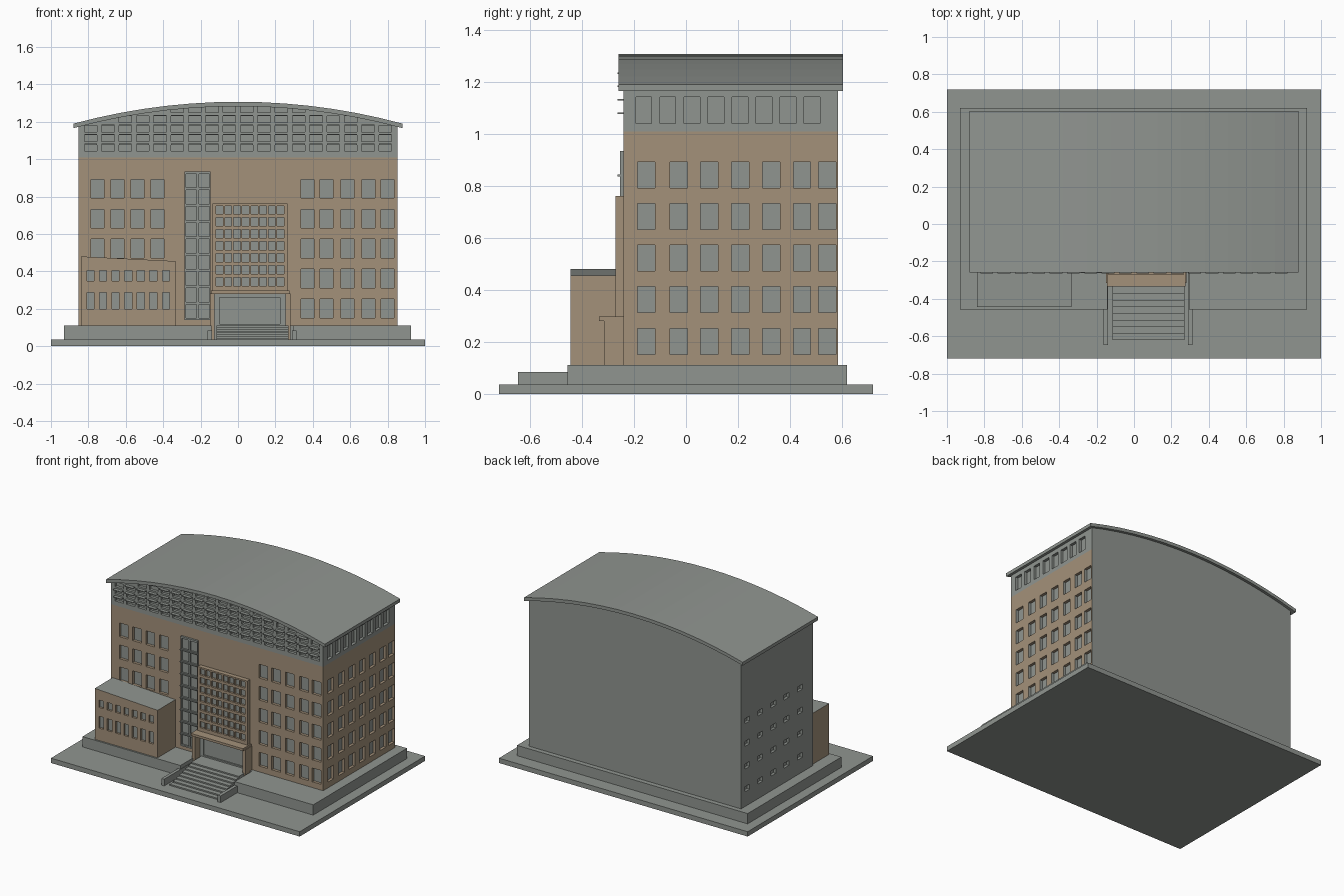
import bpy, bmesh, math
from mathutils import Vector

if "Cube" in bpy.data.objects:
    bpy.data.objects.remove(bpy.data.objects["Cube"])


def material(name, rgb):
    m = bpy.data.materials.new(name)
    m.diffuse_color = (*rgb, 1)
    m.use_nodes = True
    m.node_tree.nodes["Principled BSDF"].inputs["Base Color"].default_value = m.diffuse_color
    return m


GRAY = material("concrete_gray", (0.28, 0.30, 0.28))
TAN = material("tan_stone", (0.37, 0.285, 0.195))


def finish(name, bm, mat):
    bmesh.ops.recalc_face_normals(bm, faces=bm.faces[:])
    me = bpy.data.meshes.new(name)
    bm.to_mesh(me)
    bm.free()
    me.materials.append(mat)
    me.materials.append(TAN if mat is GRAY else GRAY)
    ob = bpy.data.objects.new(name, me)
    bpy.context.collection.objects.link(ob)
    return ob


def prism(name, pts, axis, lo, hi, mat, split=None):
    """Extrude a 2D outline along an axis, optionally cutting a level line."""
    def place(p, t):
        p = list(p)
        p.insert("xyz".index(axis), t)
        return p
    bm = bmesh.new()
    a = [bm.verts.new(place(p, lo)) for p in pts]
    b = [bm.verts.new(place(p, hi)) for p in pts]
    bm.faces.new(a)
    bm.faces.new(b[::-1])
    n = len(pts)
    for i in range(n):
        j = (i + 1) % n
        bm.faces.new((a[i], b[i], b[j], a[j]))
    if split:
        geom = bm.verts[:] + bm.edges[:] + bm.faces[:]
        bmesh.ops.bisect_plane(bm, geom=geom, plane_co=(0, 0, split), plane_no=(0, 0, 1))
    return finish(name, bm, mat)


def boxes(name, spans, mat):
    """One object made of boxes given as (x0, x1, y0, y1, z0, z1)."""
    bm = bmesh.new()
    for x0, x1, y0, y1, z0, z1 in spans:
        vs = bmesh.ops.create_cube(bm, size=1)["verts"]
        for v in vs:
            v.co = Vector((x0 if v.co.x < 0 else x1,
                           y0 if v.co.y < 0 else y1,
                           z0 if v.co.z < 0 else z1))
    return finish(name, bm, mat)


def carve(ob, spans, tan_rule):
    """Sink window recesses, then colour the faces by a rule on their centres."""
    cutter = boxes("window_cutter", spans, GRAY)
    cutter.hide_render = True
    mod = ob.modifiers.new("recesses", "BOOLEAN")
    mod.operation, mod.solver, mod.object = "DIFFERENCE", "EXACT", cutter
    dg = bpy.context.evaluated_depsgraph_get()
    me = bpy.data.meshes.new_from_object(ob.evaluated_get(dg))
    ob.modifiers.clear()
    ob.data = me
    bpy.data.objects.remove(cutter)
    me.materials.clear()
    me.materials.append(GRAY)
    me.materials.append(TAN)
    for p in me.polygons:
        p.material_index = 1 if tan_rule(p.center, p.normal) else 0


def front_grid(xs, w, zs, h, face, depth):
    return [(x, x + w, face - 0.03, face + depth, z, z + h) for x in xs for z in zs]


# Main dimensions
HX, Y0, Y1 = 0.853, -0.24, 0.585
DEPTH, BAND = 0.02, 1.01
ROOF_HX, RIDGE, RADIUS, THICK = 0.88, 1.307, 3.37, 0.024


def arc(x, drop=0.0):
    return RIDGE - drop - RADIUS + math.sqrt(RADIUS ** 2 - x * x)


# Ground slab and podium with a notch for the stairs
boxes("ground_slab", [(-1, 1, -0.72, 0.72, 0, 0.035)], GRAY)
prism("podium", [(-0.93, -0.457), (-0.143, -0.457), (-0.143, -0.26), (0.293, -0.26),
                 (0.293, -0.457), (0.925, -0.457), (0.925, 0.62), (-0.93, 0.62)],
      "z", 0.035, 0.11, GRAY)

# Main block with an arched top
N = 14
roof_x = [ROOF_HX * (2 * i / N - 1) for i in range(N + 1)]
top = [(HX, arc(HX, THICK))] + [(x, arc(x, THICK)) for x in roof_x[-2:0:-1]] + [(-HX, arc(HX, THICK))]
body = prism("main_block", [(-HX, 0.11), (HX, 0.11)] + top, "y", Y0, Y1, GRAY, split=BAND)

floors = [0.152 + 0.16 * i for i in range(5)]
cuts = front_grid([-0.786, -0.68, -0.572, -0.465], 0.07, floors[2:], 0.1, Y0, DEPTH)
cuts += front_grid([0.337, 0.438, 0.55, 0.663, 0.765], 0.07, floors, 0.1, Y0, DEPTH)
# Right side windows, upper band windows and small left side windows
for y in (-0.187, -0.062, 0.056, 0.175, 0.294, 0.413, 0.51):
    cuts += [(HX - DEPTH, HX + 0.03, y, y + 0.067, z, z + 0.1) for z in floors]
cuts += [(HX - DEPTH, HX + 0.03, -0.193 + 0.0925 * i, -0.132 + 0.0925 * i, 1.04, 1.142)
         for i in range(8)]
for y in (-0.09, 0.065, 0.215, 0.365, 0.515):
    cuts += [(-HX - 0.03, -HX + DEPTH, y - 0.028, y + 0.028, z - 0.018, z + 0.018)
             for z in (0.235, 0.40, 0.565, 0.73)]
# Window grid under the arch, with a sunshade at each window head
shades = []
for i in range(18):
    x = -0.822 + 0.0927 * i
    edge = max(abs(x), abs(x + 0.068))
    for k in range(5):
        z = 1.043 + 0.0515 * k
        if z + 0.008 < arc(edge, THICK):
            cuts.append((x, x + 0.068, Y0 - 0.03, Y0 + DEPTH, z, z + 0.034))
        if z + 0.042 < arc(edge, THICK):
            shades.append((x, x + 0.068, -0.264, Y0 + 0.002, z + 0.034, z + 0.04))
carve(body, cuts, lambda c, n: c.z < BAND and n.y < 0.9 and
      (c.y < Y0 + DEPTH * 0.8 or c.x > HX - DEPTH * 0.8))
boxes("sunshades", shades, GRAY)

# Curved roof sheet
outline = [(x, arc(x)) for x in roof_x] + [(x, arc(x, THICK)) for x in roof_x[::-1]]
prism("roof", outline, "y", -0.26, 0.605, GRAY)

# Low side wing with a sloping roof
WY = -0.445
wing = prism("side_wing", [(-0.84, 0.11), (-0.335, 0.11), (-0.335, 0.455), (-0.84, 0.48)],
             "y", WY, Y0, TAN)
wing_x = [-0.807 + 0.067 * i for i in range(7)]
carve(wing, front_grid(wing_x, 0.038, [0.2], 0.086, WY, 0.015)
      + front_grid(wing_x, 0.038, [0.35], 0.054, WY, 0.015),
      lambda c, n: not (c.z > 0.45 and n.z > 0.5) and
      not (n.y < -0.9 and c.y > WY + 0.012))

# Tall stair window strip with ledges
strip = boxes("stair_window", [(-0.285, -0.148, -0.255, Y0, 0.14, 0.935)], GRAY)
levels = [0.15 + 0.0872 * i for i in range(9)]
carve(strip, front_grid([-0.277, -0.209], 0.056, levels, 0.074, -0.255, 0.012),
      lambda c, n: False)
boxes("stair_window_ledges", [(-0.285, -0.148, -0.263, -0.254, z + 0.076, z + 0.083)
                              for z in levels[:-1]], GRAY)

# Projecting window panel above the entrance
PY = -0.272
panel = boxes("entrance_panel", [(-0.135, 0.265, PY, Y0, 0.29, 0.762)], TAN)
carve(panel, front_grid([-0.117 + 0.0465 * i for i in range(8)], 0.037,
                        [0.322 + 0.064 * i for i in range(7)], 0.045, PY, 0.015),
      lambda c, n: not (n.y < -0.9 and c.y > PY + 0.012))

# Entrance portal and door
boxes("portal", [(-0.15, -0.125, -0.315, Y0, 0.035, 0.282),
                 (0.255, 0.28, -0.315, Y0, 0.035, 0.282),
                 (-0.145, 0.275, -0.335, Y0, 0.28, 0.297)], TAN)
door = boxes("door", [(-0.125, 0.255, -0.256, Y0, 0.11, 0.28)], GRAY)
carve(door, [(-0.1, 0.225, -0.28, -0.246, 0.12, 0.26)], lambda c, n: False)

# Entrance stairs and cheek walls
STEPS, SY, EY = 8, -0.62, -0.34
run, rise = (EY - SY) / STEPS, 0.075 / STEPS
profile = [(Y0, 0.035), (SY, 0.035)]
for i in range(STEPS):
    profile += [(SY + run * i, 0.035 + rise * (i + 1)),
                (SY + run * (i + 1), 0.035 + rise * (i + 1))]
profile.append((Y0, 0.11))
prism("stairs", profile, "x", -0.115, 0.27, GRAY)
boxes("stair_walls", [(-0.162, -0.14, -0.647, -0.26, 0.035, 0.084),
                      (0.29, 0.314, -0.647, -0.26, 0.035, 0.084)], GRAY)
